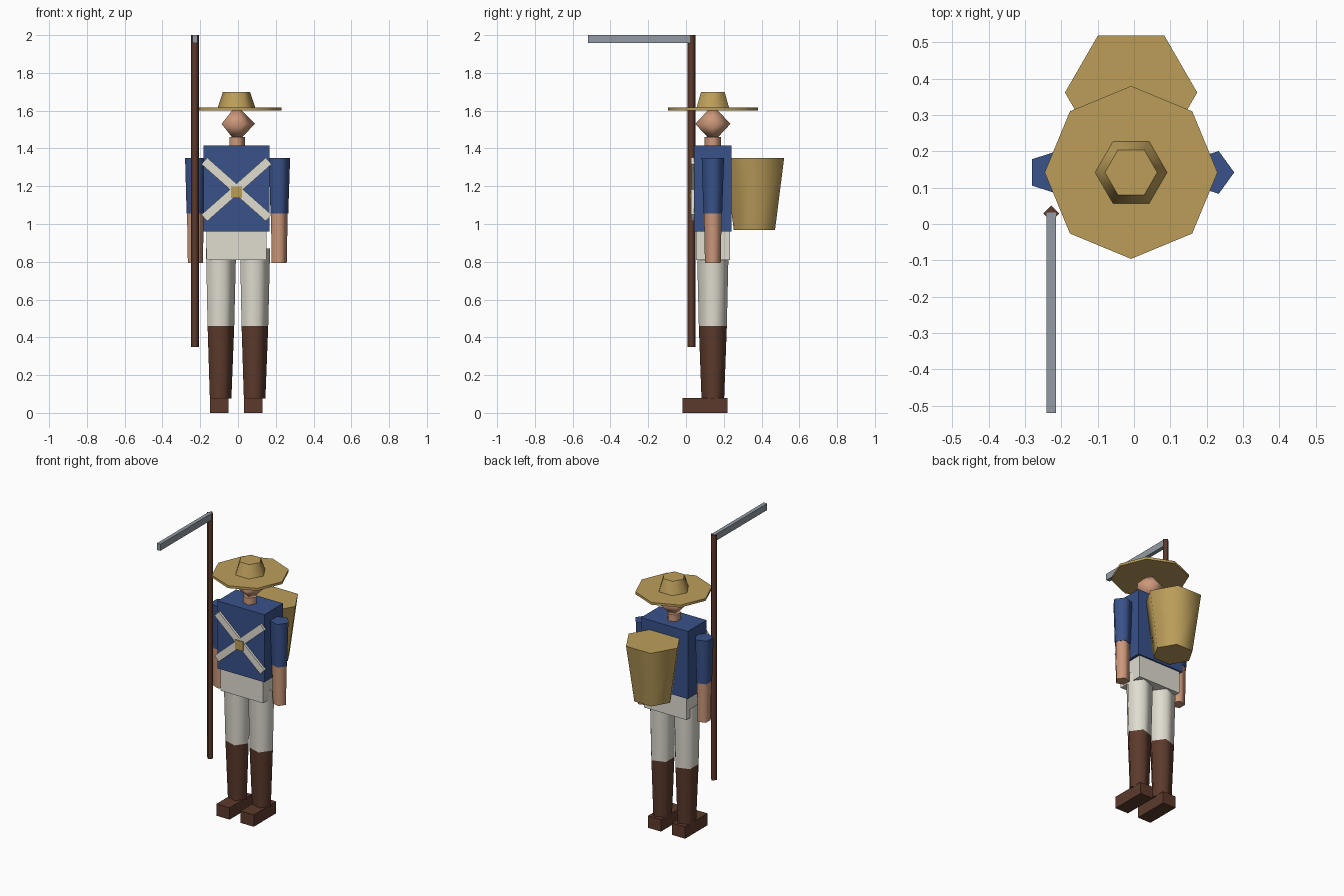
import bpy, bmesh
from math import cos, sin, tau
from mathutils import Matrix, Vector

cube = bpy.data.objects.get("Cube")
if cube:
    bpy.data.objects.remove(cube, do_unlink=True)


def material(name, r, g, b):
    """Flat colour given as 0-255 display values, stored as linear."""
    lin = [((c / 255 + 0.055) / 1.055) ** 2.4 for c in (r, g, b)] + [1]
    m = bpy.data.materials.new(name)
    m.use_nodes = True
    m.diffuse_color = lin
    bsdf = next(n for n in m.node_tree.nodes if n.type == 'BSDF_PRINCIPLED')
    bsdf.inputs["Base Color"].default_value = lin
    return m


blue = material("coat_blue", 57, 82, 138)
cream = material("cloth_cream", 224, 220, 208)
brown = material("leather_brown", 92, 58, 44)
skin = material("skin", 204, 152, 122)
straw = material("straw", 188, 158, 90)
steel = material("steel", 146, 155, 163)


def finish(name, bm, mat):
    bmesh.ops.recalc_face_normals(bm, faces=bm.faces)
    mesh = bpy.data.meshes.new(name)
    bm.to_mesh(mesh)
    bm.free()
    mesh.materials.append(mat)
    obj = bpy.data.objects.new(name, mesh)
    bpy.context.scene.collection.objects.link(obj)
    return obj


def box(name, mat, centre, size, tilt=0):
    """Box, optionally tilted about the front-back axis."""
    bm = bmesh.new()
    bmesh.ops.create_cube(bm, size=1)
    m = (Matrix.Translation(centre) @ Matrix.Rotation(tilt, 4, 'Y')
         @ Matrix.Diagonal(Vector(size).to_4d()))
    bmesh.ops.transform(bm, matrix=m, verts=bm.verts)
    return finish(name, bm, mat)


def lathe(name, mat, sides, x, y, profile):
    """Few-sided turned solid: smooth sides, sharp flat caps."""
    bm = bmesh.new()
    rings = [[bm.verts.new((x + r * cos(tau * i / sides),
                            y + r * sin(tau * i / sides), z))
              for i in range(sides)] for r, z in profile]
    for low, high in zip(rings, rings[1:]):
        for i in range(sides):
            j = (i + 1) % sides
            bm.faces.new((low[i], low[j], high[j], high[i])).smooth = True
    for ring, (r, z) in zip((rings[0], rings[-1]), (profile[0], profile[-1])):
        if r > 0:
            for e in bm.faces.new(ring).edges:
                e.smooth = False
    bmesh.ops.remove_doubles(bm, verts=bm.verts, dist=0.0001)
    return finish(name, bm, mat)


CX, CY = -0.008, 0.142

# Body
box("torso", blue, (CX, CY, 1.187), (0.35, 0.2, 0.455))
box("hips", cream, (CX, CY, 0.885), (0.316, 0.18, 0.15))
lathe("neck", skin, 5, CX, CY, [(0.045, 1.41), (0.045, 1.46)])
lathe("head", skin, 5, CX, CY, [(0, 1.43), (0.098, 1.53), (0, 1.63)])

# Limbs
for side, s in (("left", 1), ("right", -1)):
    lx, ax = CX + s * 0.09, CX + s * 0.222
    lathe(side + "_thigh", cream, 5, lx, CY, [(0.078, 0.46), (0.088, 0.87)])
    lathe(side + "_boot", brown, 5, lx, CY, [(0.063, 0.075), (0.078, 0.46)])
    box(side + "_foot", brown, (lx, 0.1, 0.04), (0.098, 0.238, 0.08))
    lathe(side + "_sleeve", blue, 5, ax, CY, [(0.052, 1.055), (0.062, 1.35)])
    lathe(side + "_forearm", skin, 5, ax, CY, [(0.044, 0.793), (0.049, 1.055)])
    box(side + "_chest_strap", cream, (CX, 0.036, 1.183),
        (0.455, 0.018, 0.046), s * 0.725)
box("buckle", straw, (CX, 0.034, 1.168), (0.06, 0.026, 0.063))

# Hat
lathe("hat_brim", straw, 8, CX, CY, [(0.238, 1.6), (0.238, 1.616)])
lathe("hat_crown", straw, 6, CX, CY, [(0.101, 1.61), (0.072, 1.7)])

# Back basket
lathe("basket", straw, 6, CX, 0.362, [(0.126, 0.967), (0.182, 1.35)])

# Scythe
lathe("scythe_pole", brown, 4, -0.228, 0.029, [(0.022, 0.35), (0.022, 2.0)])
box("scythe_blade", steel, (-0.228, -0.244, 1.979), (0.026, 0.552, 0.044))
